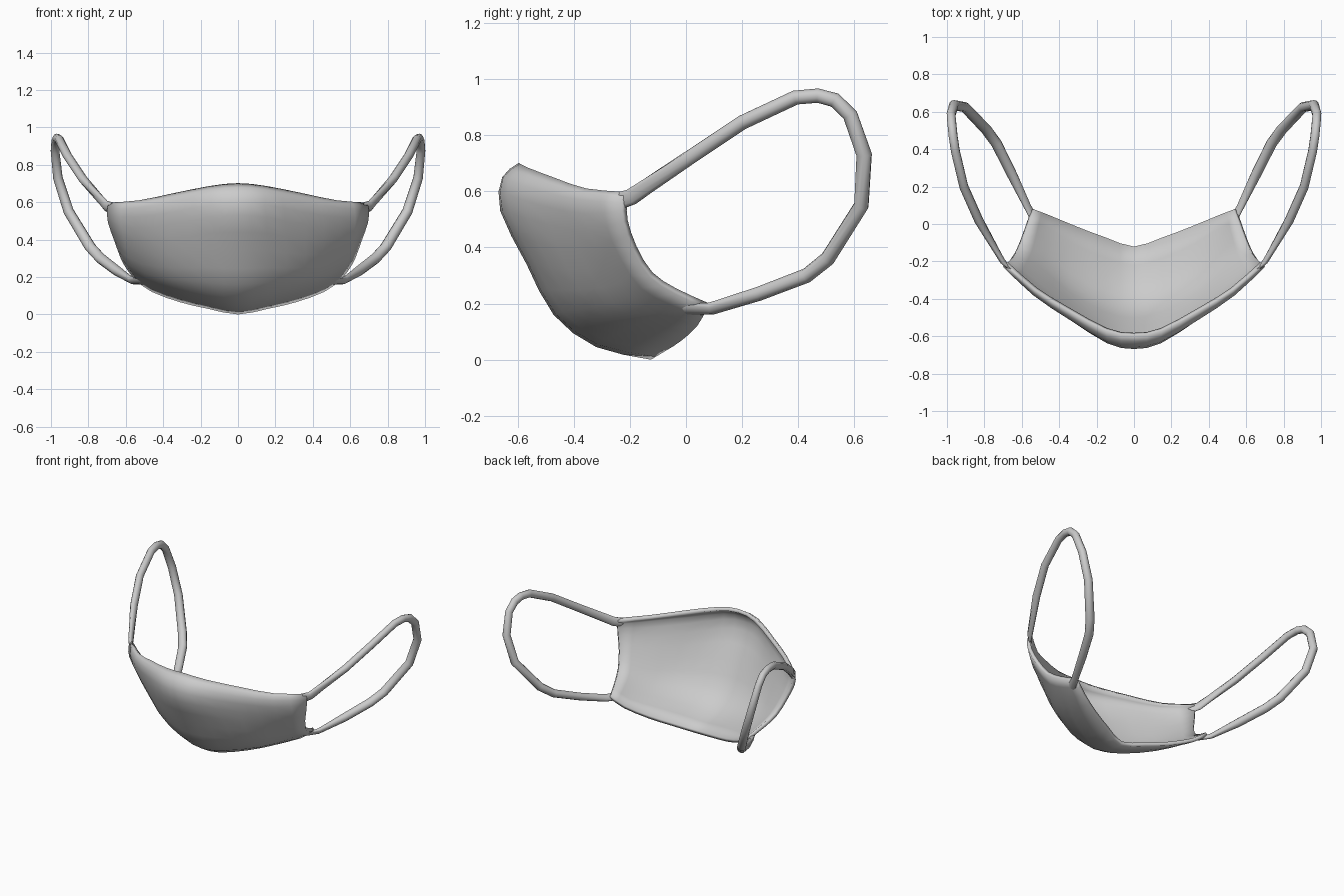
import bpy
import math
from mathutils import Vector

if "Cube" in bpy.data.objects:
    bpy.data.objects.remove(bpy.data.objects["Cube"])

grey = bpy.data.materials.new("soft grey")
grey.diffuse_color = (0.6, 0.6, 0.6, 1)
grey.use_nodes = True
grey.node_tree.nodes["Principled BSDF"].inputs["Base Color"].default_value = grey.diffuse_color

# Right half of the cloth: rows from nose rim to chin rim, centre to cheek
ROWS = [
    [(0, -.595, .702), (.15, -.57, .687), (.35, -.465, .647), (.53, -.355, .61), (.69, -.22, .598)],
    [(0, -.655, .65), (.14, -.632, .64), (.34, -.515, .60), (.54, -.38, .57), (.70, -.228, .56)],
    [(0, -.662, .53), (.15, -.625, .52), (.36, -.485, .48), (.55, -.345, .46), (.695, -.225, .49)],
    [(0, -.568, .34), (.16, -.535, .34), (.36, -.42, .32), (.53, -.28, .33), (.66, -.19, .39)],
    [(0, -.472, .16), (.16, -.44, .17), (.36, -.33, .19), (.50, -.20, .22), (.625, -.13, .295)],
    [(0, -.32, .045), (.16, -.29, .07), (.34, -.20, .115), (.48, -.09, .165), (.59, -.04, .235)],
    [(0, -.125, .0), (.16, -.075, .03), (.31, -.02, .065), (.46, .04, .12), (.55, .075, .183)],
]

# Ear loop path: x, y, z, half width across the loop, half width along its plane
LOOP = [(.655, -.25, .562, .009, .034), (.705, -.195, .58, .015, .031),
        (.83, .02, .725, .024, .026), (.91, .20, .845, .024, .026),
        (.955, .39, .934, .024, .026), (.967, .47, .941, .024, .026),
        (.973, .53, .925, .024, .027), (.978, .585, .872, .024, .027),
        (.963, .635, .73, .026, .028), (.905, .625, .55, .028, .027),
        (.79, .505, .36, .03, .027), (.735, .43, .30, .03, .026),
        (.65, .26, .235, .028, .025), (.568, .09, .182, .016, .025),
        (.515, -.005, .178, .008, .03)]
LOOP_NORMAL = Vector((.91, -.14, -.39))
TOP_NORMAL = Vector((.65, -.75, .1))
LOW_NORMAL = Vector((.6, -.14, -.78))
SIDES = 10


def smooth_path(points, steps=2):
    """Spline through the points, with extra points between them."""
    p = [Vector(q) for q in points]
    p = [2 * p[0] - p[1]] + p + [2 * p[-1] - p[-2]]
    out = []
    for a, b, c, d in zip(p, p[1:], p[2:], p[3:]):
        for s in range(steps):
            t = s / steps
            out.append(.5 * (2 * b + (c - a) * t + (2 * a - 5 * b + 4 * c - d) * t * t
                             + (3 * b - a - 3 * c + d) * t ** 3))
    return out + [p[-2]]


def add_object(name, verts, faces, flip=False):
    mesh = bpy.data.meshes.new(name)
    mesh.from_pydata(verts, [], faces)
    mesh.materials.append(grey)
    if flip:
        mesh.flip_normals()
    obj = bpy.data.objects.new(name, mesh)
    bpy.context.collection.objects.link(obj)
    bpy.ops.object.select_all(action='DESELECT')
    obj.select_set(True)
    bpy.context.view_layer.objects.active = obj
    bpy.ops.object.shade_smooth_by_angle(angle=math.radians(50))
    return obj


# Cloth shell, thickened inwards
full = [[(-x, y, z) for x, y, z in row[:0:-1]] + row for row in ROWS]
across = [smooth_path(row) for row in full]
grid = list(zip(*[smooth_path(col) for col in zip(*across)]))
w = len(grid[0])
shell = add_object("mask_shell", [v for row in grid for v in row],
                   [(r * w + c, (r + 1) * w + c, (r + 1) * w + c + 1, r * w + c + 1)
                    for r in range(len(grid) - 1) for c in range(w - 1)])
thick = shell.modifiers.new("thickness", 'SOLIDIFY')
thick.thickness = .025
thick.offset = -1

# Ear loops: oval tubes that flatten where they join the cloth
pts = [Vector(p[:3]) for p in LOOP]
across_dirs = ([TOP_NORMAL, (TOP_NORMAL + LOOP_NORMAL) / 2] + [LOOP_NORMAL] * (len(pts) - 4)
               + [(LOW_NORMAL + LOOP_NORMAL) / 2, LOW_NORMAL])
tube = []
for i, (p, spec, face_dir) in enumerate(zip(pts, LOOP, across_dirs)):
    tangent = (pts[min(i + 1, len(pts) - 1)] - pts[max(i - 1, 0)]).normalized()
    normal = (face_dir - tangent * face_dir.dot(tangent)).normalized()
    side = tangent.cross(normal)
    for k in range(SIDES):
        a = math.tau * k / SIDES
        tube.append(p + normal * spec[3] * math.cos(a) + side * spec[4] * math.sin(a))
tube_faces = [(r * SIDES + k, r * SIDES + (k + 1) % SIDES,
               (r + 1) * SIDES + (k + 1) % SIDES, (r + 1) * SIDES + k)
              for r in range(len(pts) - 1) for k in range(SIDES)]
tube_faces += [tuple(range(SIDES - 1, -1, -1)),
               tuple(range(len(tube) - SIDES, len(tube)))]
for name, s in (("ear_loop_right", 1), ("ear_loop_left", -1)):
    add_object(name, [(s * v.x, v.y, v.z) for v in tube], tube_faces, flip=s < 0)
